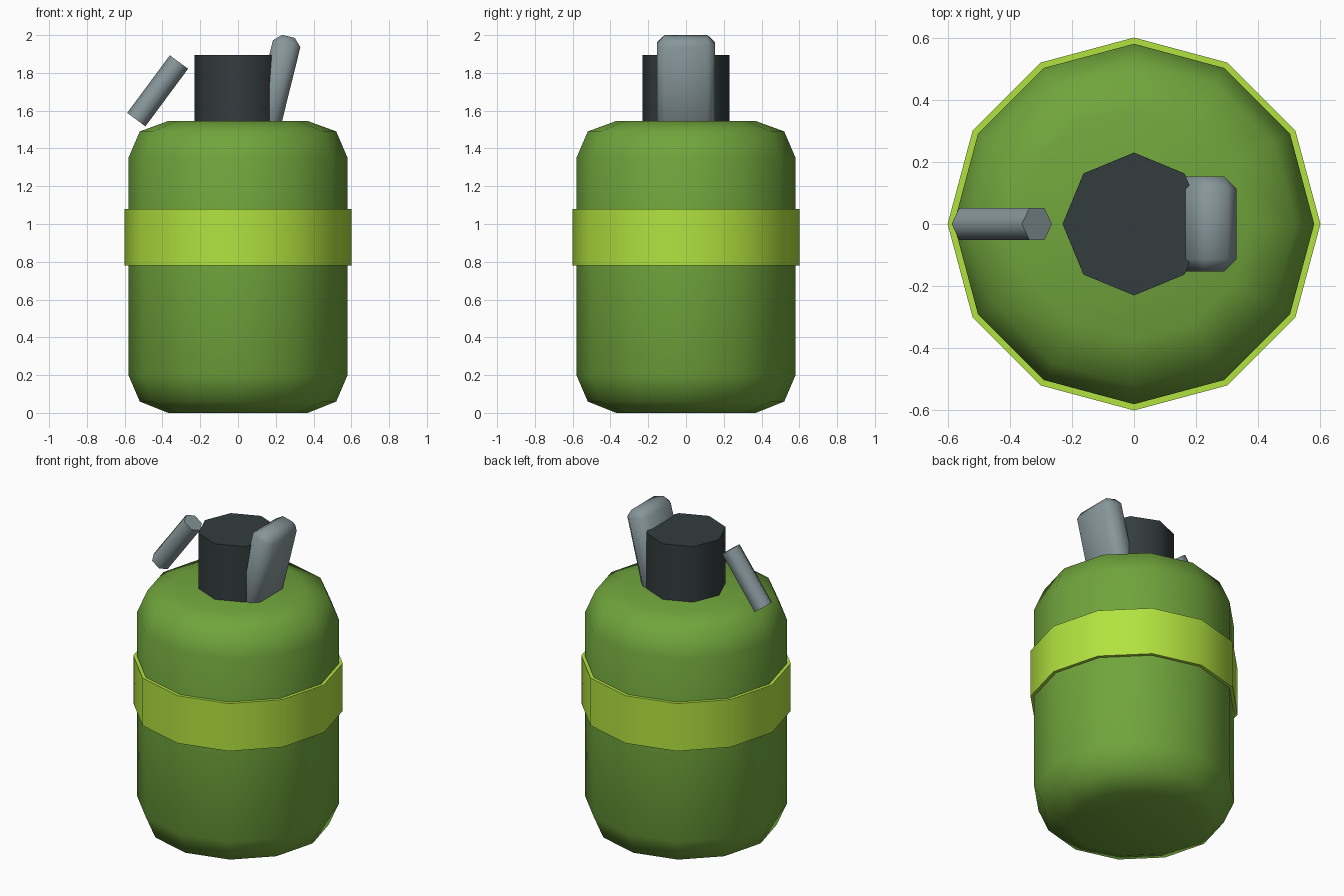
import bpy, bmesh, math
from mathutils import Matrix, Vector

if "Cube" in bpy.data.objects:
    bpy.data.objects.remove(bpy.data.objects["Cube"])


def material(name, srgb):
    m = bpy.data.materials.new(name)
    lin = [c / 12.92 if c <= 0.04045 else ((c + 0.055) / 1.055) ** 2.4 for c in srgb]
    m.diffuse_color = (*lin, 1)
    m.use_nodes = True
    m.node_tree.nodes["Principled BSDF"].inputs["Base Color"].default_value = m.diffuse_color
    return m


GREEN = material("body green", (0.44, 0.645, 0.235))
LIME = material("band lime", (0.70, 0.89, 0.25))
DARK = material("cap charcoal", (0.20, 0.235, 0.24))
GREY = material("metal grey", (0.53, 0.59, 0.605))


def finish(name, bm, mat, angle):
    bmesh.ops.recalc_face_normals(bm, faces=bm.faces)
    me = bpy.data.meshes.new(name)
    bm.to_mesh(me)
    bm.free()
    me.materials.append(mat)
    ob = bpy.data.objects.new(name, me)
    bpy.context.collection.objects.link(ob)
    bpy.ops.object.select_all(action='DESELECT')
    ob.select_set(True)
    bpy.context.view_layer.objects.active = ob
    bpy.ops.object.shade_smooth_by_angle(angle=math.radians(angle))
    return ob


def lathe(name, profile, sides, mat, angle, closed=False):
    """Revolve (radius, z) points; ends are capped, or joined when closed."""
    bm = bmesh.new()
    rings = [[bm.verts.new((r * math.cos(math.tau * i / sides),
                            r * math.sin(math.tau * i / sides), z))
              for i in range(sides)] for r, z in profile]
    pairs = list(zip(rings, rings[1:]))
    if closed:
        pairs.append((rings[-1], rings[0]))
    else:
        bm.faces.new(rings[0])
        bm.faces.new(rings[-1])
    for a, b in pairs:
        for i in range(sides):
            j = (i + 1) % sides
            bm.faces.new((a[i], a[j], b[j], b[i]))
    return finish(name, bm, mat, angle)


# Twelve-sided canister with rounded shoulders
lathe("body", [(0.37, 0), (0.52, 0.06), (0.58, 0.20), (0.58, 1.35),
               (0.52, 1.49), (0.37, 1.545)], 12, GREEN, 60)

# Raised band around the middle
lathe("band", [(0.55, 0.78), (0.60, 0.78), (0.60, 0.93), (0.60, 1.08), (0.55, 1.08)],
      12, LIME, 50, closed=True)

# Eight-sided cap
lathe("cap", [(0.23, 1.53), (0.23, 1.895)], 8, DARK, 50)

# Tilted hexagonal pin beside the cap
low, high = Vector((-0.5385, 0, 1.5525)), Vector((-0.3125, 0, 1.8575))
pin = lathe("pin", [(0.06, 0), (0.06, (high - low).length)], 6, GREY, 65)
tilt = math.atan2(high.x - low.x, high.z - low.z)
pin.data.transform(Matrix.Translation(low) @ Matrix.Rotation(tilt, 4, 'Y'))

# Chamfered lever leaning out of the cap
bm = bmesh.new()
bmesh.ops.create_cube(bm, size=1)
bmesh.ops.scale(bm, vec=(0.15, 0.305, 0.60), verts=bm.verts)
bmesh.ops.bevel(bm, geom=bm.edges[:], offset=0.04, segments=1, affect='EDGES')
bmesh.ops.transform(bm, verts=bm.verts, matrix=Matrix.Translation((0.195, 0, 1.702))
                    @ Matrix.Rotation(math.radians(13.9), 4, 'Y'))
finish("lever", bm, GREY, 50)
